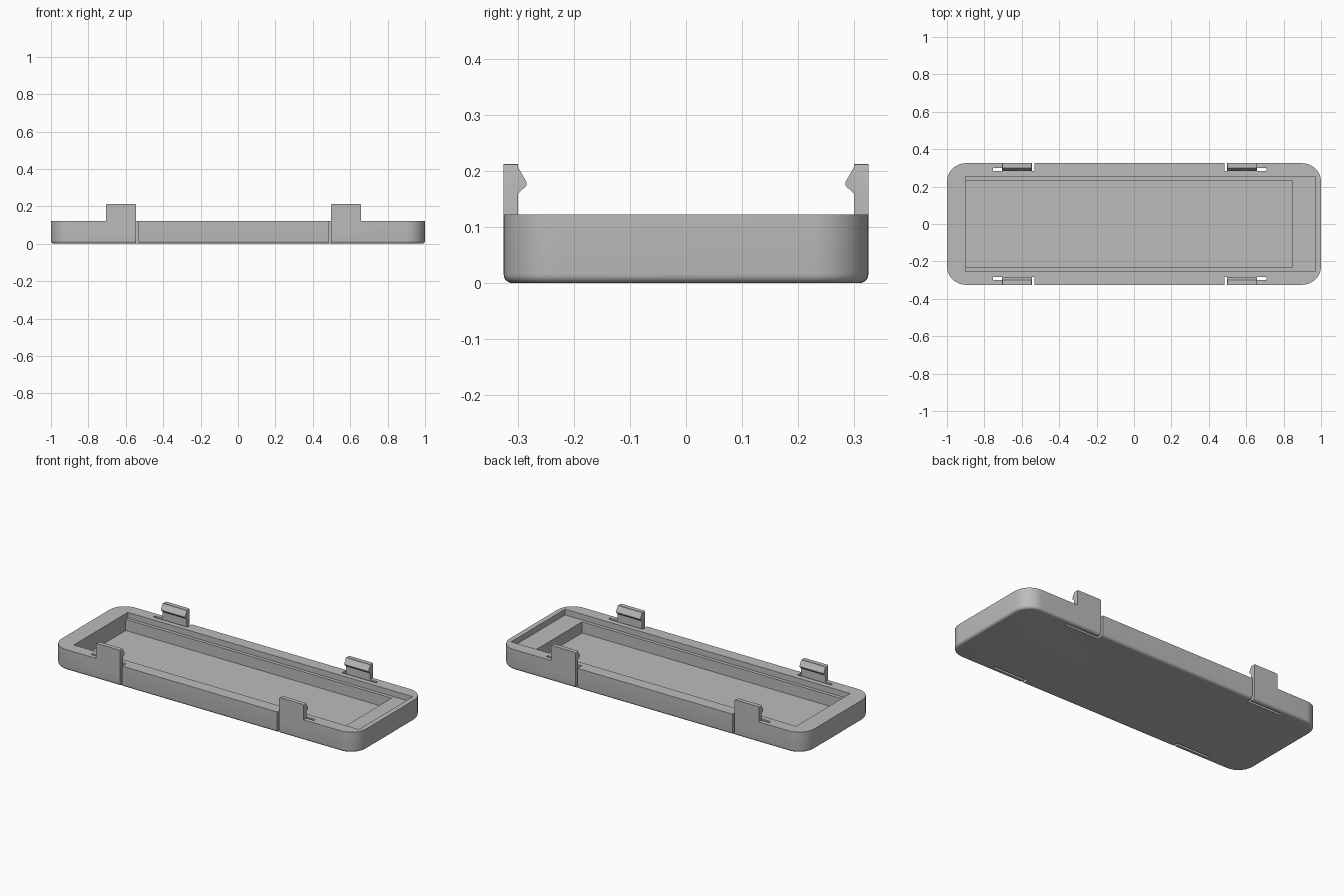
import bpy, bmesh
from mathutils import Vector

old = bpy.data.objects.get("Cube")
if old:
    bpy.data.objects.remove(old, do_unlink=True)

HALF_Y, TOP = 0.325, 0.122
SLOT_IN, SLOT_OUT = 0.284, 0.299

grey = bpy.data.materials.new("light grey plastic")
grey.use_nodes = True
colour = (0.5, 0.5, 0.5, 1)
grey.diffuse_color = colour
grey.node_tree.nodes["Principled BSDF"].inputs["Base Color"].default_value = colour


def make(name, bm):
    bmesh.ops.recalc_face_normals(bm, faces=bm.faces)
    mesh = bpy.data.meshes.new(name)
    bm.to_mesh(mesh)
    bm.free()
    mesh.materials.append(grey)
    obj = bpy.data.objects.new(name, mesh)
    bpy.context.collection.objects.link(obj)
    return obj


def box_mesh(x, y, z):
    bm = bmesh.new()
    bmesh.ops.create_cube(bm, size=1)
    for v in bm.verts:
        v.co = Vector([r[0] if c < 0 else r[1] for r, c in zip((x, y, z), v.co)])
    return bm


def combine(target, tool, operation):
    """Apply a boolean and discard the tool object."""
    mod = target.modifiers.new(operation.title(), 'BOOLEAN')
    mod.object, mod.operation, mod.solver = tool, operation, 'EXACT'
    bpy.ops.object.select_all(action='DESELECT')
    bpy.context.view_layer.objects.active = target
    target.select_set(True)
    bpy.ops.object.modifier_apply(modifier=mod.name)
    bpy.data.objects.remove(tool, do_unlink=True)


def cut(target, x, y, z):
    combine(target, make("cutter", box_mesh(x, y, z)), 'DIFFERENCE')


def clip(x, side):
    """Upright snap tab with an inward barb."""
    profile = [(HALF_Y, 0.06), (HALF_Y, 0.212), (0.299, 0.212), (0.299, 0.206),
               (SLOT_IN, 0.18), (SLOT_IN, 0.174), (0.299, 0.16), (0.299, 0.06)]
    bm = bmesh.new()
    face = bm.faces.new([bm.verts.new((x[0], side * y, z)) for y, z in profile])
    ext = bmesh.ops.extrude_face_region(bm, geom=[face])
    moved = [g for g in ext["geom"] if isinstance(g, bmesh.types.BMVert)]
    bmesh.ops.translate(bm, verts=moved, vec=(x[1] - x[0], 0, 0))
    corners = [e for e in bm.edges if all(v.co.z > 0.211 for v in e.verts)
               and abs(e.verts[0].co.x - e.verts[1].co.x) < 0.001]
    bmesh.ops.bevel(bm, geom=corners, offset=0.006, segments=3, profile=0.5,
                    affect='EDGES')
    return make("clip", bm)


# Tray body: rounded plan corners and a softened bottom edge
bm = box_mesh((-1, 1), (-HALF_Y, HALF_Y), (0, TOP))
upright = [e for e in bm.edges if abs(e.verts[0].co.z - e.verts[1].co.z) > 0.1]
bmesh.ops.bevel(bm, geom=upright, offset=0.1, segments=12, profile=0.5, affect='EDGES')
rim = [e for e in bm.edges if all(v.co.z < 0.001 for v in e.verts)]
bmesh.ops.bevel(bm, geom=rim, offset=0.016, segments=5, profile=0.5, affect='EDGES')
tray = make("tray", bm)

# Shallow lid recess with the deeper compartment inside it
cut(tray, (-0.9, 0.97), (-0.253, 0.253), (0.088, 0.2))
cut(tray, (-0.9, 0.845), (-0.233, 0.233), (0.022, 0.2))

# Four clips, each freed by an L-shaped slot through the wall
clips = [((-0.705, -0.546), (-0.755, -0.532), (-0.546, -0.532)),
         ((0.498, 0.658), (0.484, 0.708), (0.484, 0.498))]
for side in (-1, 1):
    for tab, slot, gap in clips:
        inner = sorted((side * SLOT_IN, side * SLOT_OUT))
        outer = sorted((side * SLOT_IN, side * 0.4))
        cut(tray, slot, inner, (-0.1, 0.2))
        cut(tray, gap, outer, (-0.1, 0.2))
        combine(tray, clip(tab, side), 'UNION')

bpy.ops.object.select_all(action='DESELECT')
bpy.context.view_layer.objects.active = tray
tray.select_set(True)
bpy.ops.object.shade_smooth_by_angle(angle=0.52)
